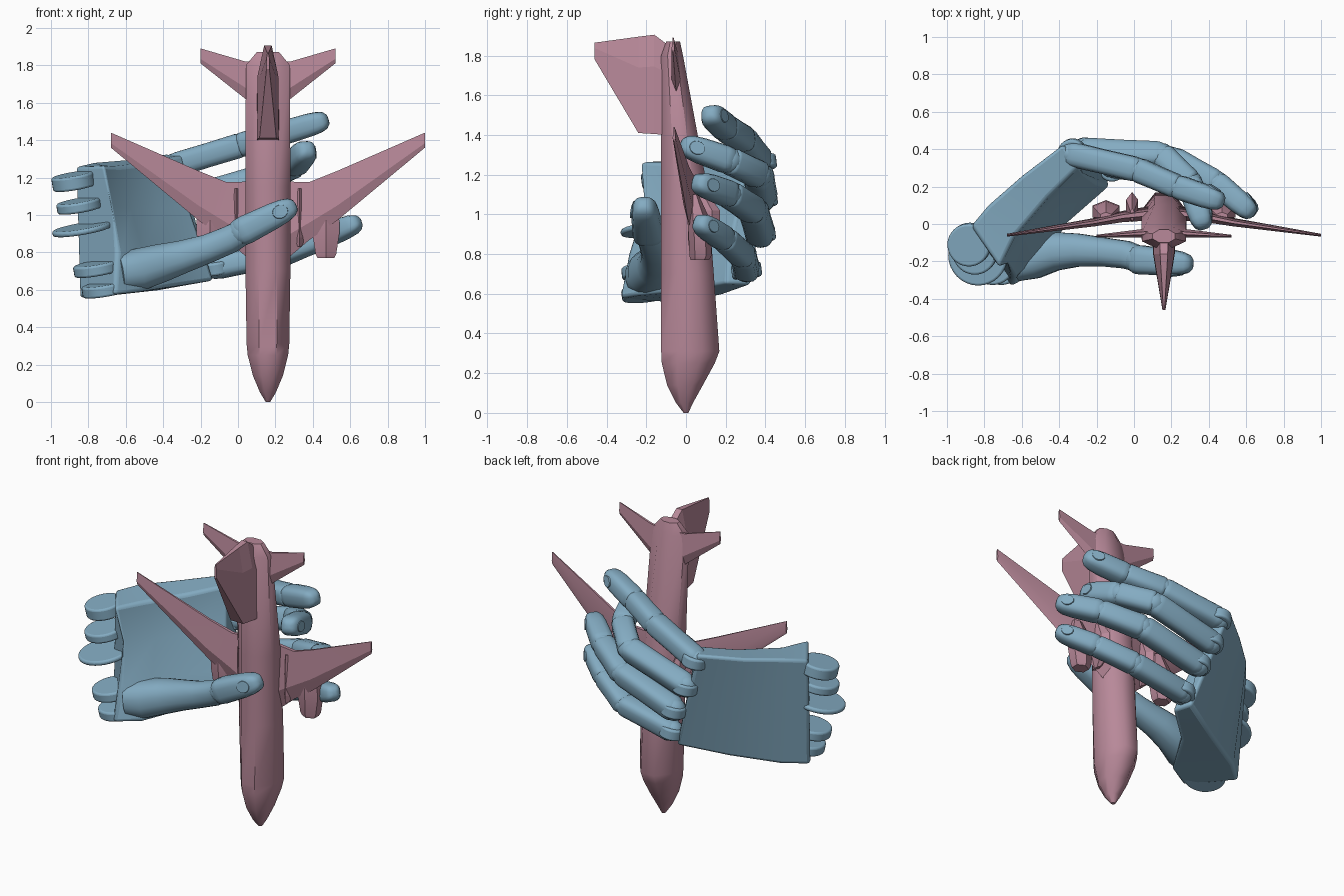
import bpy, bmesh, math
from mathutils import Vector as V

if "Cube" in bpy.data.objects:
    bpy.data.objects.remove(bpy.data.objects["Cube"])


def material(name, rgb):
    m = bpy.data.materials.new(name)
    m.diffuse_color = (*rgb, 1)
    m.use_nodes = True
    m.node_tree.nodes["Principled BSDF"].inputs["Base Color"].default_value = m.diffuse_color
    return m


PINK = material("pink", (0.48, 0.25, 0.32))
BLUE = material("blue", (0.23, 0.41, 0.54))


def add_rings(bm, rings):
    """Skin a list of equal-length point rings and cap both ends."""
    vs = [[bm.verts.new(p) for p in r] for r in rings]
    n = len(vs[0])
    for a, b in zip(vs, vs[1:]):
        for i in range(n):
            j = (i + 1) % n
            bm.faces.new((a[i], a[j], b[j], b[i]))
    bm.faces.new(vs[0])
    bm.faces.new(vs[-1])


def finish(name, bm, mat, angle=None, bevel=0):
    bmesh.ops.recalc_face_normals(bm, faces=bm.faces)
    me = bpy.data.meshes.new(name)
    bm.to_mesh(me)
    bm.free()
    ob = bpy.data.objects.new(name, me)
    bpy.context.collection.objects.link(ob)
    me.materials.append(mat)
    if bevel:
        md = ob.modifiers.new("bevel", 'BEVEL')
        md.width, md.segments = bevel, 3
    if angle:
        bpy.ops.object.select_all(action='DESELECT')
        bpy.context.view_layer.objects.active = ob
        ob.select_set(True)
        bpy.ops.object.shade_smooth_by_angle(angle=math.radians(angle))
    return ob


def loft(name, rings, mat, **kw):
    bm = bmesh.new()
    add_rings(bm, rings)
    return finish(name, bm, mat, **kw)


# ---------------- aeroplane, nose down ----------------
CX = 0.16


def oct_ring(z, w, y0, y1, cx=CX, n=8):
    c, h = (y0 + y1) / 2, (y1 - y0) / 2
    k = 1 / math.cos(math.pi / n)
    return [(cx + w * k * math.cos((i + .5) * 2 * math.pi / n),
             c + h * k * math.sin((i + .5) * 2 * math.pi / n), z) for i in range(n)]


loft("fuselage", [oct_ring(*s) for s in (
    (0, .012, -.012, .012), (.05, .042, -.05, .035), (.14, .08, -.095, .085),
    (.25, .108, -.122, .145), (.31, .114, -.125, .168), (.7, .12, -.125, .14),
    (1.15, .12, -.125, .105), (1.8, .118, -.125, -.015), (1.87, .06, -.1, -.03))], PINK, angle=50)


def blade(name, secs, side):
    """Surface of diamond sections: span, lower z, upper z, y, thickness."""
    rings = []
    for s, z0, z1, y, t in secs:
        x = CX + side * s
        m = z0 + (z1 - z0) * .3
        rings.append([(x, y, z0), (x, y + t / 2, m), (x, y + t / 6, z1),
                      (x, y - t / 6, z1), (x, y - t / 2, m)])
    loft(name, rings, PINK, angle=25)


for side, label in ((-1, "left"), (1, "right")):
    blade(label + "_wing", ((.05, .72, 1.18, .06, .08), (.22, .865, 1.175, .04, .06),
                            (.37, .97, 1.235, .01, .045), (.84, 1.36, 1.44, -.06, .015)), side)
    blade(label + "_tailplane", ((.05, 1.57, 1.82, -.045, .05), (.12, 1.62, 1.82, -.05, .045),
                                 (.36, 1.81, 1.89, -.065, .015)), side)
    ex = CX + side * .31
    loft(label + "_engine", [oct_ring(z, w, y0, y1, ex, 6) for z, w, y0, y1 in (
        (.77, .045, .03, .11), (.79, .055, .025, .12), (.9, .072, .02, .12),
        (.97, .072, .015, .115), (1.1, .03, .02, .06))], PINK, angle=30)
    loft(label + "_root_fairing", [oct_ring(z, w, .02, y, CX + side * .17, 6) for z, w, y in (
        (.83, .01, .08), (.88, .032, .16), (1.02, .032, .16), (1.14, .01, .08))], PINK)

# Tail fin, thick at the fuselage and thin at the tip
rings = []
for y, z0, z1, w in ((-.1, 1.40, 1.86, .06), (-.16, 1.405, 1.905, .058),
                     (-.24, 1.41, 1.895, .045), (-.46, 1.78, 1.865, .008)):
    m = z0 + (z1 - z0) * .68
    rings.append([(CX - w, y, z0), (CX + w, y, z0), (CX + w * .95, y, m),
                  (CX + w * .35, y, z1), (CX - w * .35, y, z1), (CX - w * .95, y, m)])
loft("tail_fin", rings, PINK)


# ---------------- hand ----------------
def round_ring(c, d, r, up, n=16, e=.66):
    """Slightly boxy ring around axis d."""
    a = up.cross(d).normalized()
    b = d.cross(a).normalized()
    out = []
    for i in range(n):
        t = 2 * math.pi * (i + .5) / n
        p = [math.copysign(abs(f) ** e, f) for f in (math.cos(t), math.sin(t))]
        out.append(c + a * p[0] * r + b * p[1] * r)
    return out


def segment(bm, p, q, r0, r1, up, tip=False):
    d = q - p
    prof = [(-.03, .8), (.01, .93), (.07, .98), (.5, .96), (.93, .98), (.99, .93), (1.03, .8)]
    if tip:
        prof = [(-.03, .8), (.02, .95), (.12, 1), (.6, 1), (.8, .93), (.92, .76), (.98, .5), (1, .2)]
    add_rings(bm, [round_ring(p + d * t, d.normalized(), (r0 + (r1 - r0) * t) * k, up)
                   for t, k in prof])


def ball(bm, c, r):
    res = bmesh.ops.create_uvsphere(bm, u_segments=16, v_segments=10, radius=r)
    bmesh.ops.translate(bm, verts=res['verts'], vec=c)


def nail(name, p, q, r, back):
    """Flat oval shell on the back of a finger tip."""
    d = (q - p).normalized()
    b = (back - d * back.dot(d)).normalized()
    a = d.cross(b)
    c = p + (q - p) * .74 + b * r * .84
    bm = bmesh.new()
    res = bmesh.ops.create_cone(bm, cap_ends=True, segments=20, radius1=1, radius2=.85, depth=2)
    for v in res['verts']:
        x, y, z = v.co
        v.co = c + d * x * r * .72 + a * y * r * .62 + b * (z * .18 - x * .17) * r
    finish(name, bm, BLUE, angle=40)


def finger(name, pts, radii, back):
    pts, back = [V(p) for p in pts], V(back)
    bm = bmesh.new()
    for i in range(len(pts) - 1):
        p, q = pts[i], pts[i + 1]
        last = i == len(pts) - 2
        segment(bm, p, q, radii[i], radii[i + 1], back, last)
        ball(bm, p, radii[i] * .95)
    finish(name, bm, BLUE, angle=40)
    nail(name + "_nail", pts[-2], pts[-1], radii[-1], back)


finger("index_finger", ((-.34, .375, 1.265), (.02, .29, 1.375), (.23, .2, 1.435), (.48, .115, 1.51)),
       (.068, .068, .066, .06), (.3, 1, .1))
finger("middle_finger", ((-.27, .385, 1.08), (.15, .365, 1.2), (.3, .22, 1.27), (.375, -.025, 1.355)),
       (.072, .072, .07, .062), (1, .5, 0))
finger("ring_finger", ((-.18, .375, .9), (.22, .34, 1.02), (.44, .22, 1.1), (.64, .05, 1.165)),
       (.072, .072, .068, .06), (.7, .8, 0))
finger("little_finger", ((-.12, .305, .72), (.24, .29, .79), (.45, .195, .875), (.65, .06, .965)),
       (.066, .065, .062, .056), (.6, .8, 0))

# Thumb crossing in front of the fuselage
bm = bmesh.new()
spine = [((-.64, -.21, .69), .1), ((-.54, -.18, .705), .115), ((-.42, -.145, .74), .105),
         ((-.3, -.14, .775), .09), ((-.16, -.15, .82), .078), ((-.04, -.165, .87), .075), ((.02, -.185, .905), .07)]
ps = [V(p) for p, r in spine]
add_rings(bm, [round_ring(p, (ps[min(i + 1, 6)] - ps[max(i - 1, 0)]).normalized(), spine[i][1], V((0, -1, 0)), e=.85)
               for i, p in enumerate(ps)])
ball(bm, V((.02, -.19, .91)), .075)
segment(bm, V((.01, -.19, .905)), V((.31, -.215, 1.055)), .08, .064, V((0, -1, 0)), True)
finish("thumb", bm, BLUE, angle=40)
nail("thumb_nail", V((.01, -.19, .905)), V((.31, -.215, 1.055)), .066, V((.25, -1, .2)))

# Palm: wedge with a flat back, hollow inside and a thick thumb side
palm = (
    ((-.87, -.01, 1.255), (-.85, -.06, .555), (-.66, -.335, .575), (-.64, -.29, .8), (-.68, -.22, 1.05), (-.72, -.235, 1.265)),
    ((-.78, .1, 1.28), (-.72, .05, .565), (-.51, -.26, .59), (-.51, -.16, .8), (-.57, -.03, 1.03), (-.64, -.07, 1.26)),
    ((-.6, .26, 1.295), (-.44, .19, .595), (-.36, .0, .615), (-.37, .05, .82), (-.42, .14, 1.03), (-.46, .14, 1.28)),
    ((-.38, .43, 1.325), (-.16, .33, .645), (-.13, .2, .65), (-.19, .22, .84), (-.26, .27, 1.05), (-.29, .31, 1.32)))
loft("palm", palm, BLUE, angle=35, bevel=.02)


def disc(name, c, r, t):
    """Flange whose axis follows the tilt of the hand."""
    ax = V((-.17, -.12, 1)).normalized()
    bm = bmesh.new()
    res = bmesh.ops.create_cone(bm, cap_ends=True, segments=32, radius1=r, radius2=r, depth=t)
    rot = V((0, 0, 1)).rotation_difference(ax).to_matrix()
    for v in res['verts']:
        v.co = rot @ v.co + V(c)
    finish(name, bm, BLUE, angle=40, bevel=.012)


# Wrist hinge flanges
for i, (c, r, t) in enumerate((((-.88, -.11, 1.18), .115, .075), ((-.85, -.15, 1.05), .12, .055),
                               ((-.835, -.17, .925), .16, .03), ((-.755, -.2, .715), .125, .06),
                               ((-.71, -.2, .605), .125, .06))):
    disc(f"wrist_flange_{i + 1}", c, r, t)

# Knuckle hinge discs on the back of the hand
for i, c in enumerate(((-.33, .38, 1.262), (-.265, .385, 1.075), (-.175, .375, .9), (-.115, .305, .718))):
    disc(f"knuckle_{i + 1}", c, .076, .07)
